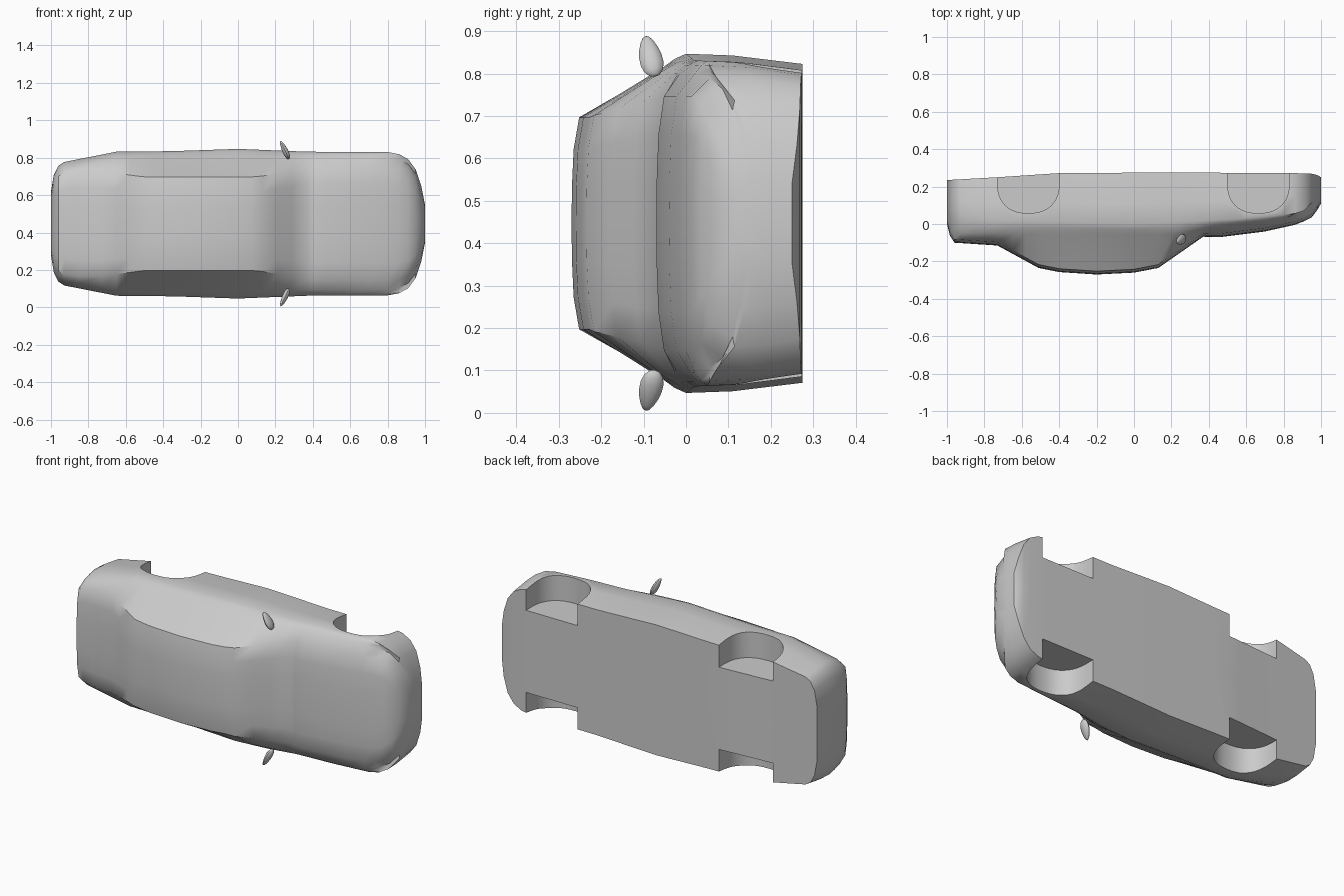
import bpy, bmesh, math
from mathutils import Matrix, Vector

cube = bpy.data.objects.get("Cube")
if cube:
    bpy.data.objects.remove(cube)

MID = 0.447  # centre plane of the car, which lies on its side

paint = bpy.data.materials.new("plain_grey")
paint.use_nodes = True
paint.diffuse_color = (0.6, 0.6, 0.6, 1)
paint.node_tree.nodes["Principled BSDF"].inputs["Base Color"].default_value = (0.6, 0.6, 0.6, 1)


def curve(*points):
    """Piecewise linear function through (x, value) points."""
    def at(x):
        if x <= points[0][0]:
            return points[0][1]
        for (xa, a), (xb, b) in zip(points, points[1:]):
            if x <= xb:
                return a + (b - a) * (x - xa) / (xb - xa)
        return points[-1][1]
    return at


def make(name, bm):
    bmesh.ops.recalc_face_normals(bm, faces=bm.faces)
    mesh = bpy.data.meshes.new(name)
    bm.to_mesh(mesh)
    bm.free()
    obj = bpy.data.objects.new(name, mesh)
    mesh.materials.append(paint)
    bpy.context.collection.objects.link(obj)
    return obj


def activate(obj):
    bpy.ops.object.select_all(action='DESELECT')
    obj.select_set(True)
    bpy.context.view_layer.objects.active = obj


# Outlines along the length: roof line, floor line, half width, roof edge
top = curve((-1, 0), (-.985, -.06), (-.96, -.1), (-.73, -.115), (-.51, -.235), (-.4, -.257),
            (-.2, -.27), (0, -.26), (.13, -.235), (.37, -.068), (.46, -.07), (.7, -.04),
            (.88, 0), (.96, .04), (1, .11))
floor = curve((-1, .235), (-.73, .25), (-.4, .272), (.1, .275), (.83, .273), (.97, .268), (1, .25))
width = curve((-1, .17), (-.985, .26), (-.96, .31), (-.93, .33), (-.65, .385), (-.35, .388),
              (0, .4), (.37, .385), (.8, .383), (.86, .372), (.91, .345), (.95, .29),
              (.98, .2), (1, .1))
edge = curve((-.96, .28), (-.73, .28), (-.5, .25), (.1, .25), (.4, .3), (.8, .3))
belt = curve((-1, .04), (-.95, -.05), (.2, -.055), (.4, -.02), (.8, .02), (1, .14))
waist = curve((-1, .08), (-.8, .02), (0, 0), (.6, .03), (.9, .06), (1, .17))


def section(x):
    t, b, w = top(x), floor(x), width(x)
    e = min(edge(x), .82 * w)
    s = max(belt(x), t + .025)
    half = [(0, t), (.35 * e, t + .001), (.7 * e, t + .005), (e, t + .018),
            (.92 * w, s), (.97 * w, (s + waist(x)) / 2), (w, waist(x)),
            (.99 * w, .6 * waist(x) + .4 * b), (.94 * w, b), (0, b)]
    return half + [(-z, y) for z, y in half[-2:0:-1]]


# Body shell lofted through cross-sections
stations = [-1, -.985, -.96, -.93, -.85, -.73, -.65, -.58, -.51, -.46, -.4, -.3, -.2, -.1, 0,
            .07, .13, .21, .29, .37, .41, .46, .58, .7, .8, .86, .91, .95, .98, 1]
bm = bmesh.new()
rings = [[bm.verts.new((x, y, MID + z)) for z, y in section(x)] for x in stations]
for a, b in zip(rings, rings[1:]):
    for i in range(len(a)):
        j = (i + 1) % len(a)
        bm.faces.new((a[i], a[j], b[j], b[i]))
bm.faces.new(rings[0])
bm.faces.new(rings[-1])
body = make("body_shell", bm)


# Wheel wells cut from both sides
def well_cutter(name, x, side):
    bm = bmesh.new()
    outline = [(x + .165, .5), (x - .165, .5)]
    for i in range(21):
        a = math.pi * i / 20
        c, s = math.cos(a), math.sin(a)
        outline.append((x - math.copysign(abs(c) ** .85, c) * .165, .22 - s ** .85 * .162))
    ends = [[bm.verts.new((px, py, MID + side * d)) for px, py in outline] for d in (.237, .6)]
    for end in ends:
        bm.faces.new(end)
    for i in range(len(outline)):
        j = (i + 1) % len(outline)
        bm.faces.new((ends[0][i], ends[0][j], ends[1][j], ends[1][i]))
    cutter = make(name, bm)
    cutter.hide_render = True
    return cutter


for place, x in (("front", .665), ("rear", -.565)):
    for label, side in (("left", -1), ("right", 1)):
        cutter = well_cutter(f"{place}_{label}_well_cutter", x, side)
        cut = body.modifiers.new("wheel_well", 'BOOLEAN')
        cut.object = cutter
        cut.solver = 'EXACT'
        activate(body)
        bpy.ops.object.modifier_apply(modifier=cut.name)
        bpy.data.objects.remove(cutter)
activate(body)
bpy.ops.object.shade_smooth_by_angle(angle=math.radians(42))


# Door mirrors: tapered, leaning pods
for label, side in (("left", -1), ("right", 1)):
    bm = bmesh.new()
    bmesh.ops.create_uvsphere(bm, u_segments=10, v_segments=8, radius=1)
    for v in bm.verts:
        taper = 1 - .25 * v.co.z
        v.co = Vector((v.co.x * .016 * taper, v.co.y * .027 * taper, v.co.z * .054))
    bm.transform(Matrix.Rotation(math.radians(-25), 4, 'Y') @ Matrix.Rotation(math.radians(12), 4, 'X'))
    for v in bm.verts:
        v.co = Vector((v.co.x + .25, v.co.y - .084, MID + side * (v.co.z + .394)))
    pod = make(f"{label}_mirror", bm)
    activate(pod)
    bpy.ops.object.shade_smooth_by_angle(angle=math.radians(40))
